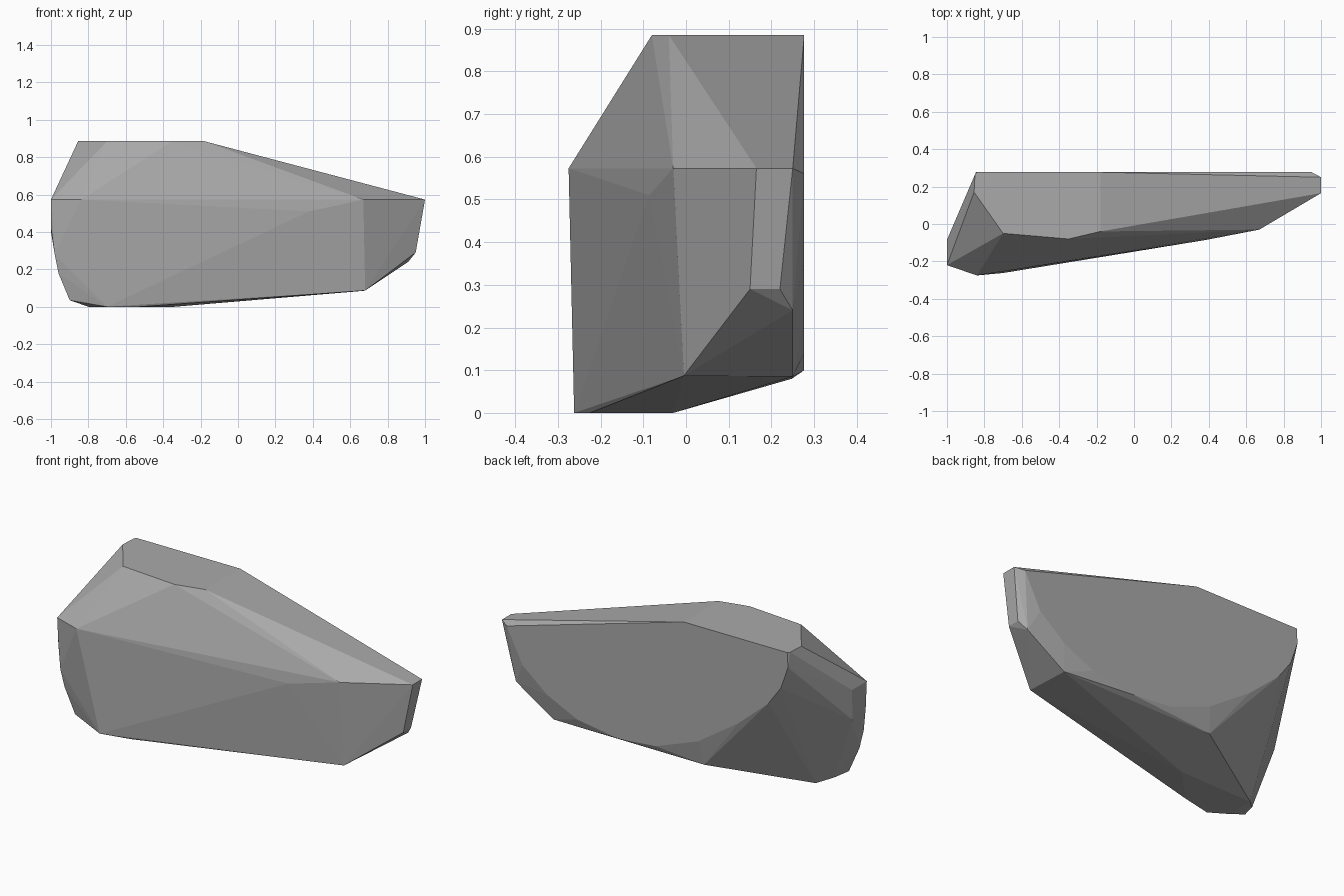
import bpy
import bmesh

# Remove the default object
cube = bpy.data.objects.get("Cube")
if cube:
    bpy.data.objects.remove(cube, do_unlink=True)


def make_material(name, shade):
    """One flat grey, for the viewport and for renders."""
    material = bpy.data.materials.new(name)
    material.use_nodes = True
    colour = (shade, shade, shade, 1)
    material.diffuse_color = colour
    shader = next(n for n in material.node_tree.nodes if n.type == "BSDF_PRINCIPLED")
    shader.inputs["Base Color"].default_value = colour
    return material


def outline_at_height(outline, z):
    """Lay an (x, y) outline flat at height z."""
    return [(x, y, z) for x, y in outline]


def outline_at_depth(outline, y):
    """Stand an (x, z) outline upright at depth y."""
    return [(x, y, z) for x, z in outline]


def build_hull(name, corners, material):
    """Wrap the corners in a closed faceted skin."""
    mesh = bpy.data.meshes.new(name)
    bm = bmesh.new()
    for corner in corners:
        bm.verts.new(corner)
    hull = bmesh.ops.convex_hull(bm, input=bm.verts[:])
    unused = set(hull["geom_interior"]) | set(hull["geom_unused"])
    loose = [v for v in unused if isinstance(v, bmesh.types.BMVert) and v.is_valid]
    bmesh.ops.delete(bm, geom=loose, context="VERTS")
    bmesh.ops.recalc_face_normals(bm, faces=bm.faces[:])
    bm.to_mesh(mesh)
    bm.free()
    mesh.materials.append(material)
    rock = bpy.data.objects.new(name, mesh)
    bpy.context.collection.objects.link(rock)
    return rock


# Flat top of the rock
top_rim = outline_at_height(
    [(-.85, .265), (-.84, .277), (-.855, .17), (-.7, -.05),
     (-.35, -.08), (-.18, -.04), (-.18, .277)], .885)

# Widest belt, where the upper slopes meet the walls
belt = outline_at_height(
    [(-1, -.085), (-1, -.22), (-.84, -.275), (.67, -.03), (1, .165), (1, .25)], .573)

# Flat back face with its rounded lower edge
back_rim = outline_at_depth(
    [(.95, .56), (.85, .36), (.69, .23), (.5, .14), (.24, .1), (0, .12),
     (-.27, .22), (-.53, .395), (-.72, .56), (-.8, .67), (-.845, .8)], .277)

# Small resting patch on the ground
foot = outline_at_height(
    [(-.8, -.04), (-.8, -.2), (-.7, -.262), (-.53, -.225), (-.34, -.03)], 0)

# Slanted underside and the chipped end
underside = [(-.29, .248, .08), (.68, -.005, .087), (.67, .25, .085)]
chipped_end = [(.95, .15, .29), (.95, .22, .29), (.91, .25, .24)]

# Narrow rounded end
blunt_end = [(-1, -.09, .4), (-1, -.21, .42), (-.98, -.22, .28),
             (-.96, -.21, .18), (-.9, -.2, .035), (-.87, -.11, .025)]

# Slight bulge in the front wall
front_bulge = [(.38, -.086, .51)]

stone = make_material("stone grey", .4)
corners = (top_rim + belt + back_rim + foot + underside
           + chipped_end + blunt_end + front_bulge)
build_hull("rock", corners, stone)
